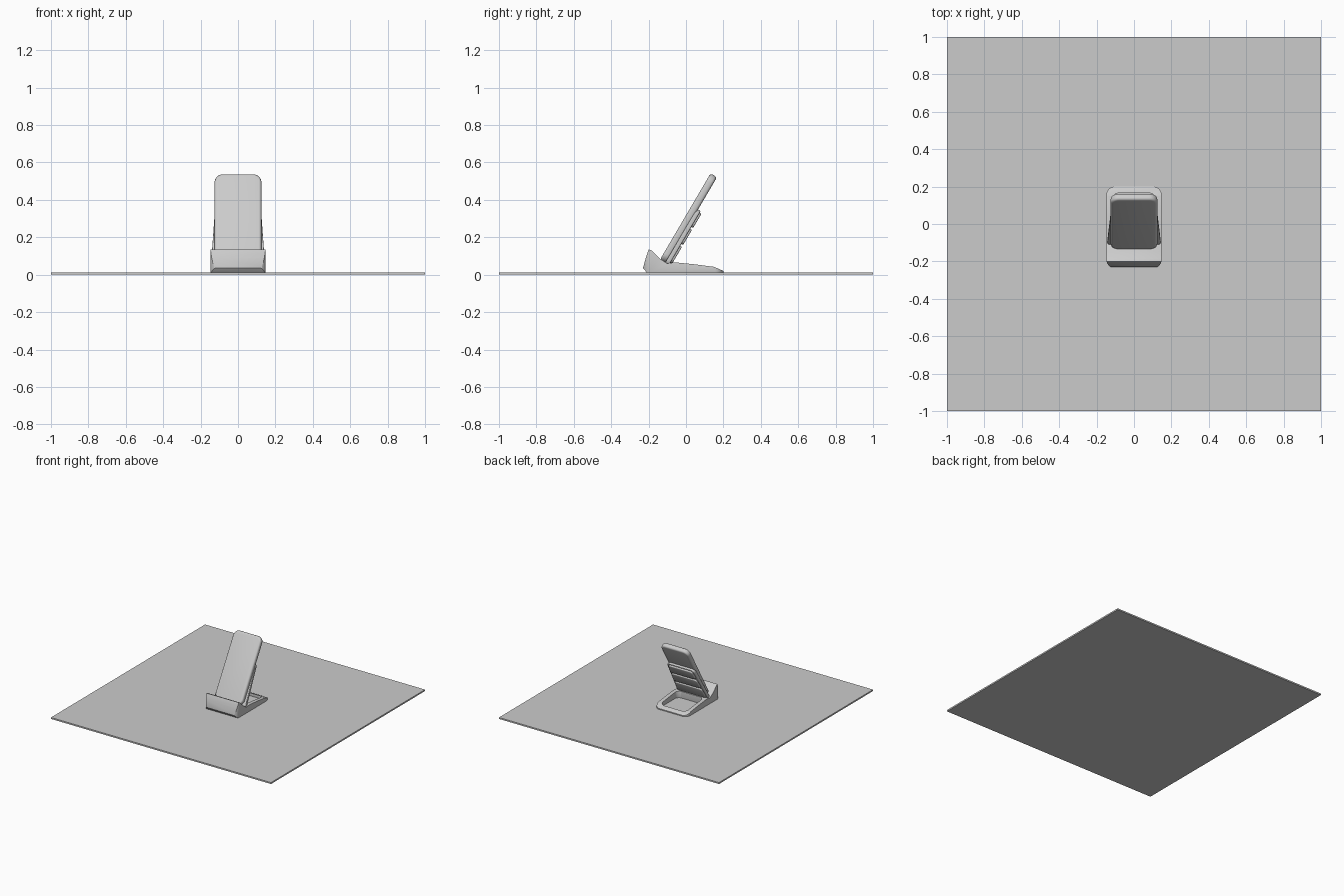
import bpy, bmesh, math
from mathutils import Vector

cube = bpy.data.objects.get("Cube")
if cube:
    bpy.data.objects.remove(cube, do_unlink=True)

grey = bpy.data.materials.new("light_grey")
grey.use_nodes = True
COLOR = (0.6, 0.6, 0.6, 1)
grey.diffuse_color = COLOR
grey.node_tree.nodes["Principled BSDF"].inputs["Base Color"].default_value = COLOR


def prism(name, points, direction):
    """Extrude a closed outline along a vector."""
    bm = bmesh.new()
    face = bm.faces.new([bm.verts.new(p) for p in points])
    moved = bmesh.ops.extrude_face_region(bm, geom=[face])["geom"]
    bmesh.ops.translate(bm, vec=Vector(direction),
                        verts=[v for v in moved if isinstance(v, bmesh.types.BMVert)])
    bmesh.ops.recalc_face_normals(bm, faces=bm.faces)
    mesh = bpy.data.meshes.new(name)
    bm.to_mesh(mesh)
    bm.free()
    mesh.materials.append(grey)
    obj = bpy.data.objects.new(name, mesh)
    bpy.context.collection.objects.link(obj)
    return obj


def rounded(top_w, bottom_w, y0, y1, r, z, steps=8):
    """Outline with rounded corners, optionally tapering from bottom to top."""
    corners = [(top_w / 2 - r, y1 - r), (r - top_w / 2, y1 - r),
               (r - bottom_w / 2, y0 + r), (bottom_w / 2 - r, y0 + r)]
    pts = []
    for i, (cx, cy) in enumerate(corners):
        for k in range(steps + 1):
            a = math.pi / 2 * (i + k / steps)
            pts.append((cx + r * math.cos(a), cy + r * math.sin(a), z))
    return pts


def activate(obj):
    bpy.ops.object.select_all(action='DESELECT')
    obj.select_set(True)
    bpy.context.view_layer.objects.active = obj


def finish(obj, bevel, segments=4):
    """Round the edges and smooth the shading."""
    activate(obj)
    mod = obj.modifiers.new("round_edges", 'BEVEL')
    mod.width, mod.segments = bevel, segments
    mod.limit_method, mod.angle_limit = 'ANGLE', math.radians(35)
    bpy.ops.object.modifier_apply(modifier=mod.name)
    bpy.ops.object.shade_smooth_by_angle(angle=math.radians(35))


def boolean(obj, cutter, operation):
    activate(obj)
    mod = obj.modifiers.new("cut", 'BOOLEAN')
    mod.operation, mod.object, mod.solver = operation, cutter, 'EXACT'
    bpy.ops.object.modifier_apply(modifier=mod.name)
    bpy.data.objects.remove(cutter, do_unlink=True)


# Large thin ground sheet
SHEET = 0.012
prism("ground_sheet", [(-1, -1, 0), (1, -1, 0), (1, 1, 0), (-1, 1, 0)], (0, 0, SHEET))

# Stand base: side profile, rounded in plan, with an open middle
profile = [(-0.21, SHEET), (-0.23, 0.035), (-0.215, 0.09), (-0.2, 0.135), (-0.185, 0.13),
           (-0.145, 0.09), (-0.1, 0.06), (-0.06, 0.066), (0.05, 0.055),
           (0.15, 0.042), (0.2, 0.02), (0.2, SHEET)]
base = prism("stand_base", [(-0.15, y, z) for y, z in profile], (0.3, 0, 0))
boolean(base, prism("plan_cutter", rounded(0.296, 0.296, -0.235, 0.2, 0.045, -0.1),
                    (0, 0, 0.4)), 'INTERSECT')
boolean(base, prism("opening_cutter", rounded(0.235, 0.235, -0.06, 0.165, 0.035, -0.1),
                    (0, 0, 0.4)), 'DIFFERENCE')
finish(base, 0.006, 3)

# Leaning parts share one tilted frame: y runs up the slab, z faces the front
TILT = math.radians(59.6)


def leaning(name, top_w, bottom_w, y0, y1, r, z0, z1, bevel):
    obj = prism(name, rounded(top_w, bottom_w, y0, y1, r, z0), (0, 0, z1 - z0))
    finish(obj, bevel)
    obj.location = (0, -0.122, 0.07)
    obj.rotation_euler = (TILT, 0, 0)


leaning("front_slab", 0.25, 0.25, 0, 0.535, 0.045, -0.02, 0.02, 0.014)
leaning("back_plate", 0.25, 0.285, -0.01, 0.335, 0.03, -0.036, -0.012, 0.006)

# Stepped pads behind the back plate
for i, (start, end, width) in enumerate([(0.015, 0.12, 0.25), (0.13, 0.225, 0.235),
                                         (0.235, 0.325, 0.22)]):
    leaning("back_pad_%d" % (i + 1), width, width + 0.012, start, end, 0.022,
            -0.047, -0.03, 0.007)
